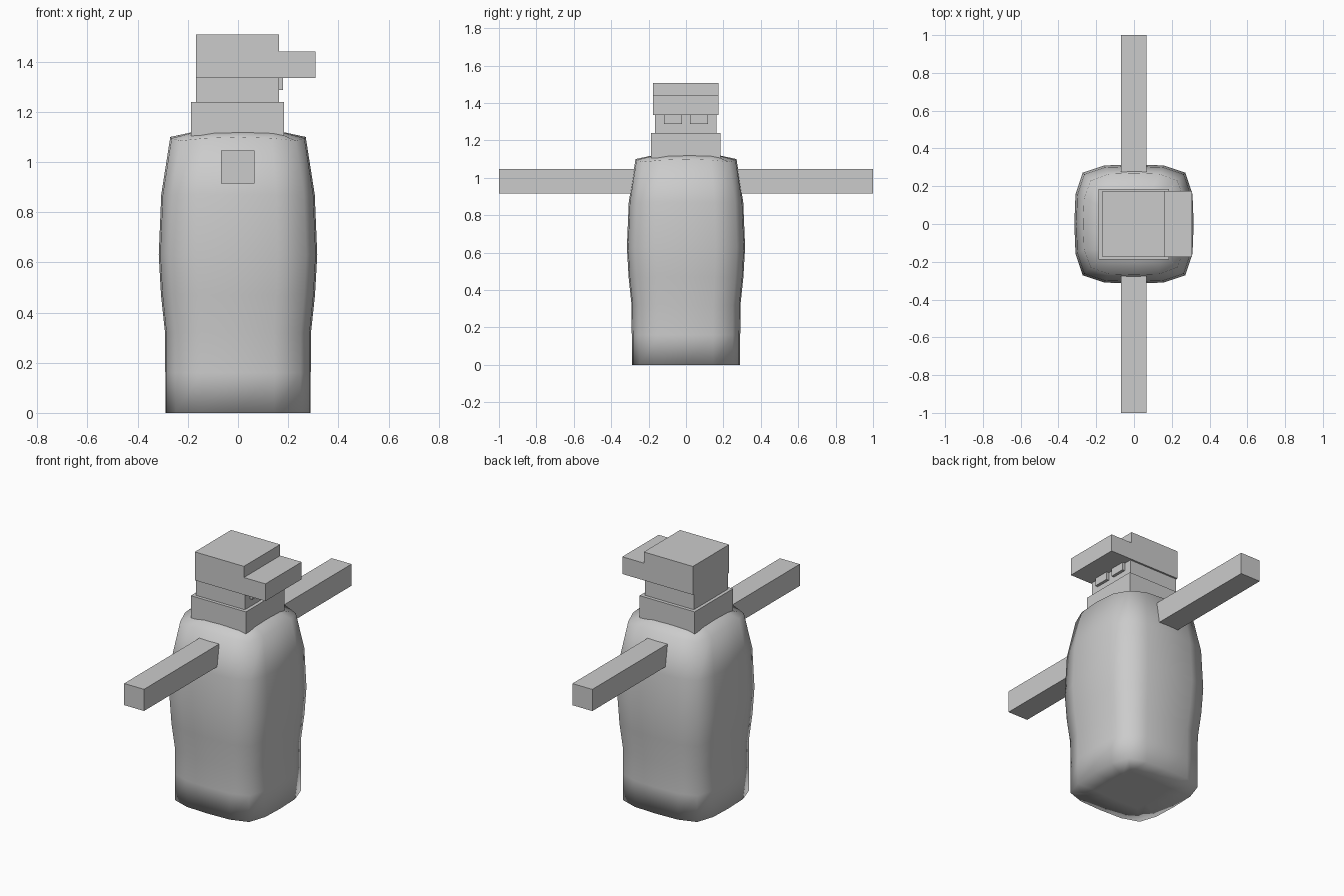
import bpy, bmesh

if "Cube" in bpy.data.objects:
    bpy.data.objects.remove(bpy.data.objects["Cube"])


def new_object(name, bm):
    bmesh.ops.recalc_face_normals(bm, faces=bm.faces[:])
    mesh = bpy.data.meshes.new(name)
    bm.to_mesh(mesh)
    bm.free()
    ob = bpy.data.objects.new(name, mesh)
    bpy.context.collection.objects.link(ob)
    return ob


def box(name, x, y, z):
    bm = bmesh.new()
    bmesh.ops.create_cube(bm, size=1)
    for v in bm.verts:
        v.co = [(a[0] + a[1]) / 2 + c * (a[1] - a[0]) for a, c in zip((x, y, z), v.co)]
    return new_object(name, bm)


# body: rounded-square rings (height, half width, corner ratio, corner drop)
RINGS = [
    (0.00, 0.15, 0.95, 0), (0.00, 0.29, 0.86, 0), (0.16, 0.29, 0.86, 0),
    (0.32, 0.291, 0.86, 0), (0.47, 0.307, 0.86, 0), (0.63, 0.316, 0.86, 0),
    (0.87, 0.306, 0.86, 0), (1.10, 0.27, 0.85, 0.015), (1.127, 0.145, 0.95, 0),
]
bm = bmesh.new()
loops = []
for z, s, k, drop in RINGS:
    side = [(1, 0, 0), (0.98, 0.5, drop / 3), (k, k, drop), (0.5, 0.98, drop / 3)]
    ring = []
    for turn in range(4):
        for x, y, d in side:
            for _ in range(turn):
                x, y = -y, x
            ring.append(bm.verts.new((x * s, y * s, z - d)))
    loops.append(ring)
for a, b in zip(loops, loops[1:]):
    for i in range(16):
        j = (i + 1) % 16
        bm.faces.new((a[i], a[j], b[j], b[i]))
bm.faces.new(loops[0])
bm.faces.new(loops[-1])
for f in bm.faces:
    f.smooth = True
new_object("body", bm)

# arms and eyes, one on each side
for name, s in (("left", 1), ("right", -1)):
    box(name + "_arm", (-0.068, 0.066), sorted((0.25 * s, s)), (0.915, 1.047))
    box(name + "_eye", (0.15, 0.18), sorted((0.022 * s, 0.117 * s)), (1.288, 1.34))

# neck, face, cap and brim
box("collar", (-0.187, 0.184), (-0.187, 0.184), (1.07, 1.24))
box("face", (-0.167, 0.163), (-0.167, 0.163), (1.24, 1.335))
box("cap", (-0.168, 0.163), (-0.176, 0.174), (1.335, 1.508))
box("cap_brim", (0.16, 0.308), (-0.176, 0.174), (1.335, 1.44))
